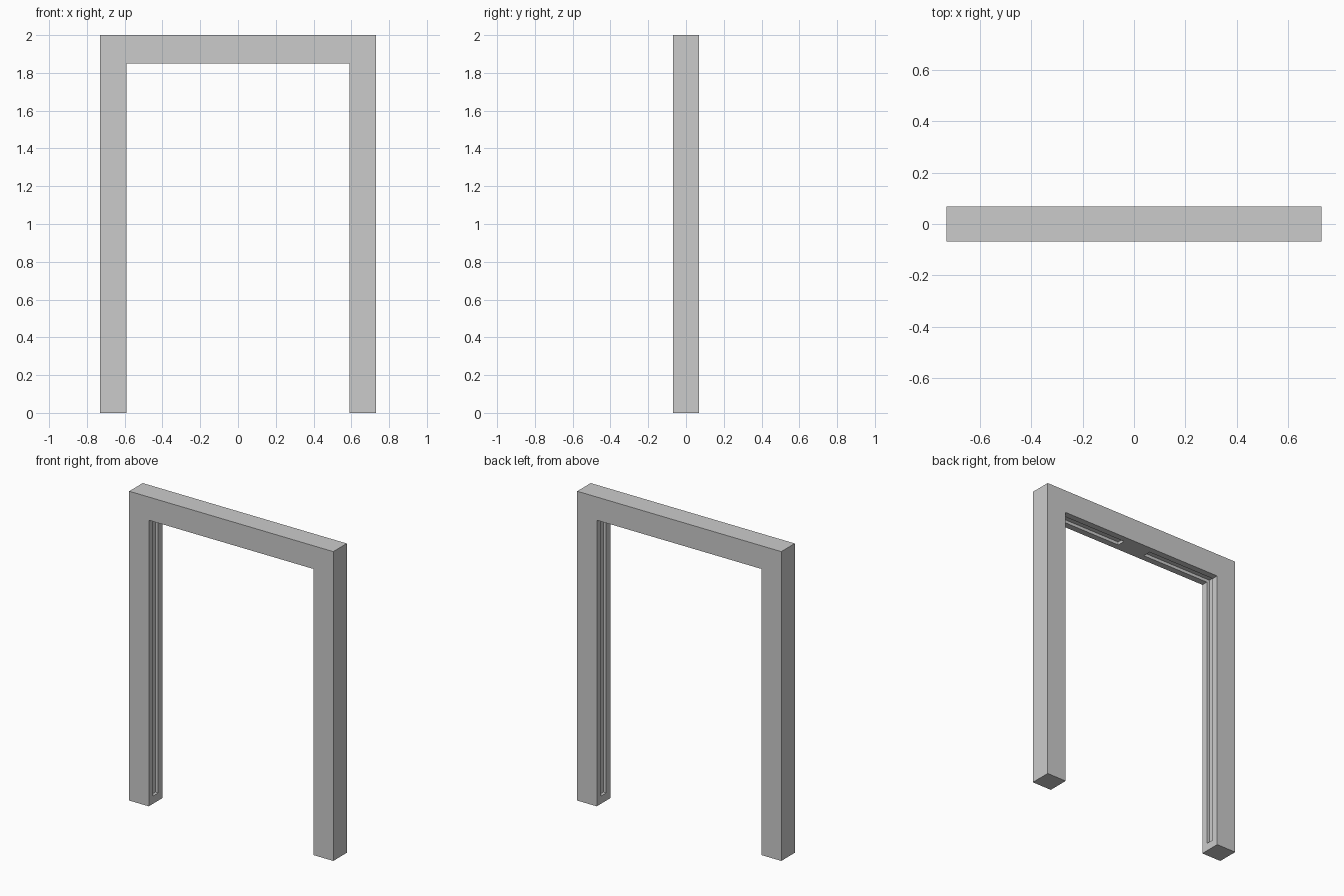
import bpy, bmesh

if "Cube" in bpy.data.objects:
    bpy.data.objects.remove(bpy.data.objects["Cube"])


def extruded_profile(name, profiles, half_depth):
    """Extrude closed XZ outlines symmetrically along Y into one object."""
    bm = bmesh.new()
    for pts in profiles:
        face = bm.faces.new([bm.verts.new((x, -half_depth, z)) for x, z in pts])
        ext = bmesh.ops.extrude_face_region(bm, geom=[face])
        verts = [v for v in ext["geom"] if isinstance(v, bmesh.types.BMVert)]
        bmesh.ops.translate(bm, verts=verts, vec=(0, 2 * half_depth, 0))
    bmesh.ops.recalc_face_normals(bm, faces=bm.faces)
    mesh = bpy.data.meshes.new(name)
    bm.to_mesh(mesh)
    bm.free()
    obj = bpy.data.objects.new(name, mesh)
    bpy.context.collection.objects.link(obj)
    return obj


# Door frame: two posts and a lintel as one outline
W, IN, TOP, HEAD = 0.73, 0.59, 2.0, 1.85
frame = extruded_profile("door_frame", [[
    (-W, 0), (-IN, 0), (-IN, HEAD), (IN, HEAD),
    (IN, 0), (W, 0), (W, TOP), (-W, TOP)]], 0.069)

# L-shaped grooves running up each post and along the lintel underside
DEPTH, GAP, FOOT = 0.02, 0.10, 0.05
groove = [(IN - 0.08, FOOT), (IN + DEPTH, FOOT), (IN + DEPTH, HEAD + DEPTH),
          (GAP, HEAD + DEPTH), (GAP, HEAD - 0.08), (IN - 0.08, HEAD - 0.08)]
cutter = extruded_profile("groove_cutter",
                          [[(s * x, z) for x, z in groove] for s in (1, -1)], 0.027)
cutter.hide_render = True
cutter.display_type = 'WIRE'

# Cut the grooves, then drop the helper
mod = frame.modifiers.new("grooves", 'BOOLEAN')
mod.operation = 'DIFFERENCE'
mod.solver = 'EXACT'
mod.object = cutter
bpy.context.view_layer.objects.active = frame
bpy.ops.object.modifier_apply(modifier=mod.name)
bpy.data.objects.remove(cutter)
